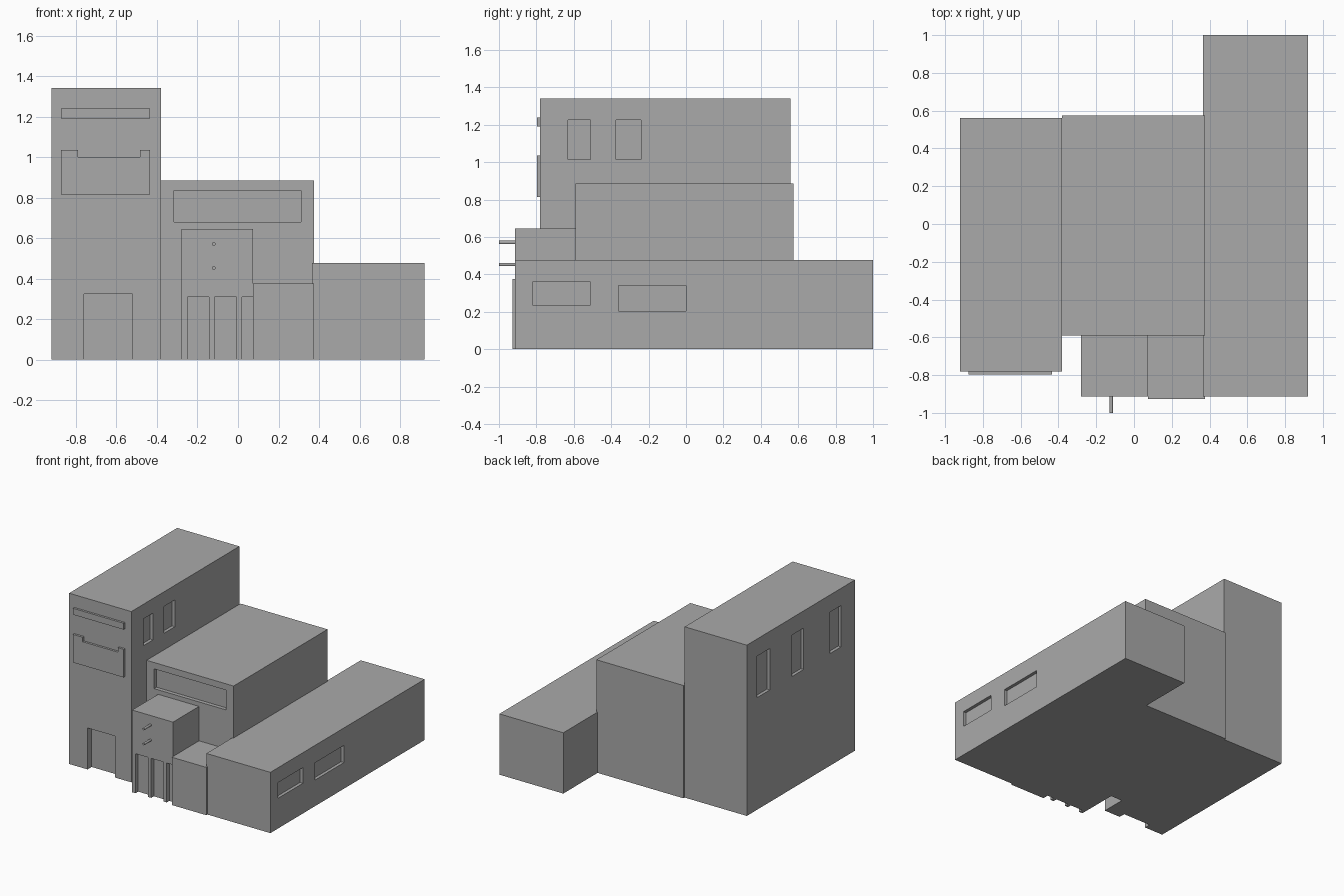
import bpy
import bmesh

cube = bpy.data.objects.get("Cube")
if cube:
    bpy.data.objects.remove(cube, do_unlink=True)

# One plain grey for the whole building
grey = bpy.data.materials.new("concrete_grey")
grey.use_nodes = True
COLOUR = (0.4, 0.4, 0.4, 1)
grey.diffuse_color = COLOUR
grey.node_tree.nodes["Principled BSDF"].inputs["Base Color"].default_value = COLOUR


def add_object(name, bm):
    bmesh.ops.recalc_face_normals(bm, faces=bm.faces)
    mesh = bpy.data.meshes.new(name)
    bm.to_mesh(mesh)
    bm.free()
    mesh.materials.append(grey)
    obj = bpy.data.objects.new(name, mesh)
    bpy.context.collection.objects.link(obj)
    return obj


def prism(name, outline, y0, y1):
    """Extrude an (x, z) outline from y0 to y1."""
    bm = bmesh.new()
    face = bm.faces.new([bm.verts.new((x, y0, z)) for x, z in outline])
    new = bmesh.ops.extrude_face_region(bm, geom=[face])["geom"]
    verts = [g for g in new if isinstance(g, bmesh.types.BMVert)]
    bmesh.ops.translate(bm, verts=verts, vec=(0, y1 - y0, 0))
    return add_object(name, bm)


def box(name, x, y, z):
    outline = [(x[0], z[0]), (x[1], z[0]), (x[1], z[1]), (x[0], z[1])]
    return prism(name, outline, *y)


def recess(obj, x, y, z):
    """Cut a box-shaped recess out of a block."""
    cutter = box("recess_cutter", x, y, z)
    cutter.hide_render = True
    mod = obj.modifiers.new("recess", 'BOOLEAN')
    mod.operation = 'DIFFERENCE'
    mod.solver = 'EXACT'
    mod.object = cutter
    bpy.context.view_layer.objects.active = obj
    bpy.ops.object.modifier_apply(modifier=mod.name)
    bpy.data.objects.remove(cutter, do_unlink=True)


# Tall tower with a doorway and side windows
tower = box("tower", (-0.92, -0.38), (-0.78, 0.56), (0, 1.34))
recess(tower, (-0.76, -0.52), (-0.9, -0.73), (-0.1, 0.325))
for y in ((-0.63, -0.51), (-0.375, -0.24)):
    recess(tower, (-0.405, -0.3), y, (1.015, 1.225))
for y in ((-0.61, -0.47), (-0.145, 0.0), (0.275, 0.435)):
    recess(tower, (-1, -0.895), y, (0.88, 1.205))

# Raised panels on the tower front
box("upper_panel", (-0.875, -0.435), (-0.797, -0.77), (1.19, 1.24))
prism("notched_panel",
      [(-0.875, 0.815), (-0.435, 0.815), (-0.435, 1.035), (-0.485, 1.035),
       (-0.485, 1.0), (-0.79, 1.0), (-0.79, 1.035), (-0.875, 1.035)],
      -0.797, -0.77)

# Middle hall with a wide front window
hall = box("hall", (-0.38, 0.375), (-0.59, 0.575), (0, 0.885))
recess(hall, (-0.315, 0.31), (-0.7, -0.56), (0.68, 0.835))

# Entrance block with three tall doorways
entrance = box("entrance", (-0.28, 0.075), (-0.913, -0.59), (0, 0.645))
for x in ((-0.25, -0.143), (-0.115, -0.008), (0.02, 0.127)):
    recess(entrance, x, (-1, -0.88), (-0.1, 0.31))

# Short poles over the entrance
for name, z in (("lower_pole", 0.453), ("upper_pole", 0.571)):
    bm = bmesh.new()
    bmesh.ops.create_cone(bm, cap_ends=True, segments=12,
                          radius1=0.009, radius2=0.009, depth=0.1)
    pole = add_object(name, bm)
    pole.rotation_euler.x = 1.5708
    pole.location = (-0.12, -0.95, z)

# Low porch beside the entrance
box("porch", (0.075, 0.375), (-0.927, -0.59), (0, 0.375))

# Long low wing with two side windows
wing = box("wing", (0.365, 0.92), (-0.913, 1.0), (0, 0.477))
recess(wing, (0.895, 1), (-0.82, -0.51), (0.237, 0.36))
recess(wing, (0.895, 1), (-0.36, 0.0), (0.205, 0.34))
